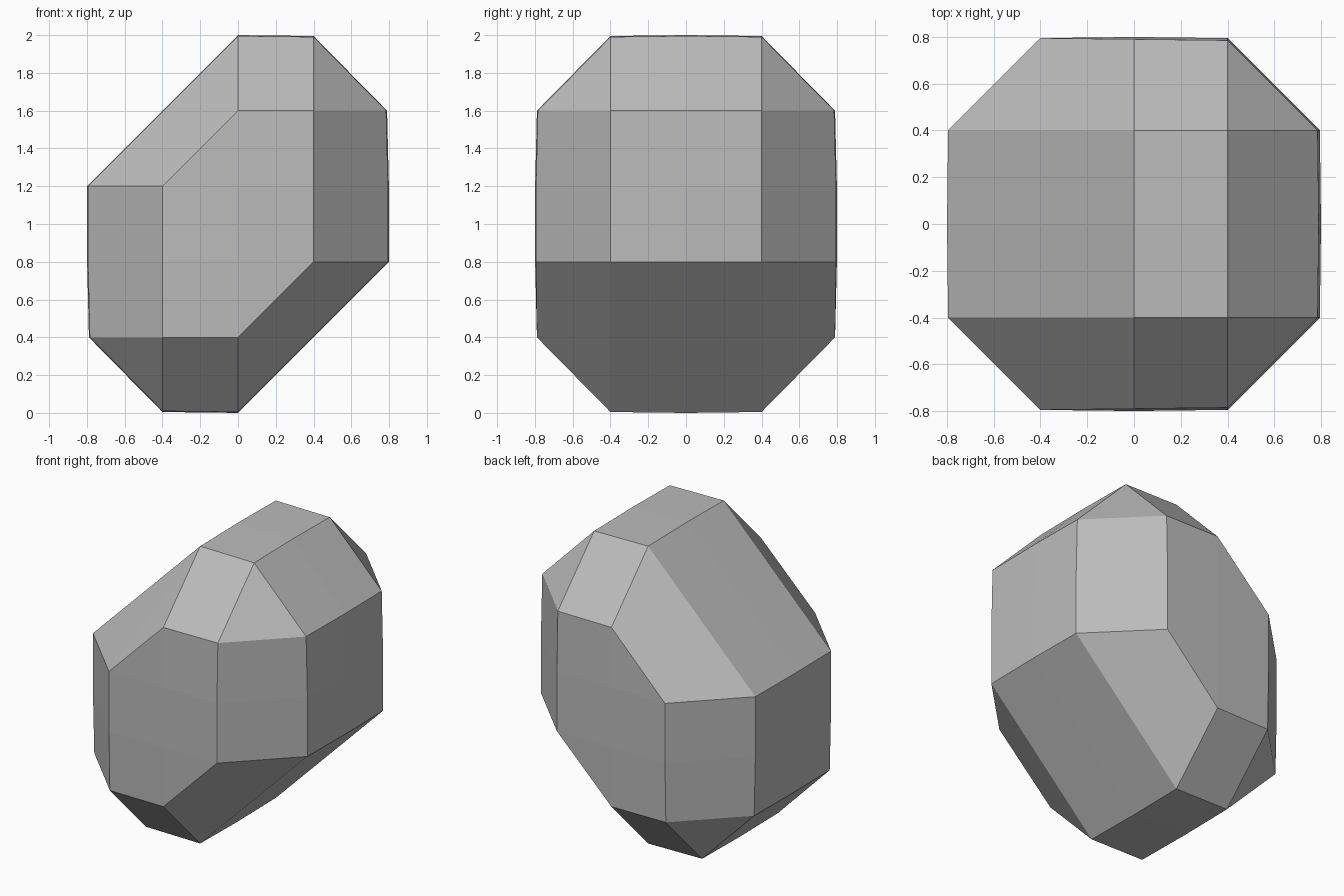
import bpy
import bmesh
from mathutils import Vector

if "Cube" in bpy.data.objects:
    bpy.data.objects.remove(bpy.data.objects["Cube"], do_unlink=True)

STEP = 0.4
CENTER = Vector((0, 0, 1))
BULGE = 0.03

# Grey stone colour
grey = bpy.data.materials.new("plain grey")
grey.use_nodes = True
color = (0.5, 0.5, 0.5, 1)
grey.diffuse_color = color
grey.node_tree.nodes["Principled BSDF"].inputs["Base Color"].default_value = color

# Core cells: a leaning hexagon in x and z, repeated in three slices along y
rows = {1: (-1, 0), 2: (-1, 0, 1), 3: (-1, 0, 1), 4: (0, 1)}
cells = {(i, j, k) for k, xs in rows.items() for i in xs for j in (-1, 0, 1)}

# Each exposed cell side gives one skin point, slightly lower away from the middle
bm = bmesh.new()
for cell in sorted(cells):
    for axis in range(3):
        for sign in (-1, 1):
            side = Vector((0, 0, 0))
            side[axis] = sign
            neighbour = tuple(int(round(c)) for c in Vector(cell) + side)
            if neighbour in cells:
                continue
            base = Vector(cell) * STEP
            offset = base - CENTER
            offset[axis] = 0
            bm.verts.new(base + side * (STEP - BULGE * offset.length_squared))

# Faceted skin stretched over the points
hull = bmesh.ops.convex_hull(bm, input=bm.verts[:])
spare = {g for g in hull["geom_interior"] + hull["geom_unused"]
         if isinstance(g, bmesh.types.BMVert)}
bmesh.ops.delete(bm, geom=list(spare), context="VERTS")
bmesh.ops.recalc_face_normals(bm, faces=bm.faces[:])

mesh = bpy.data.meshes.new("faceted_stone")
bm.to_mesh(mesh)
bm.free()
mesh.materials.append(grey)
stone = bpy.data.objects.new("faceted_stone", mesh)
bpy.context.collection.objects.link(stone)
